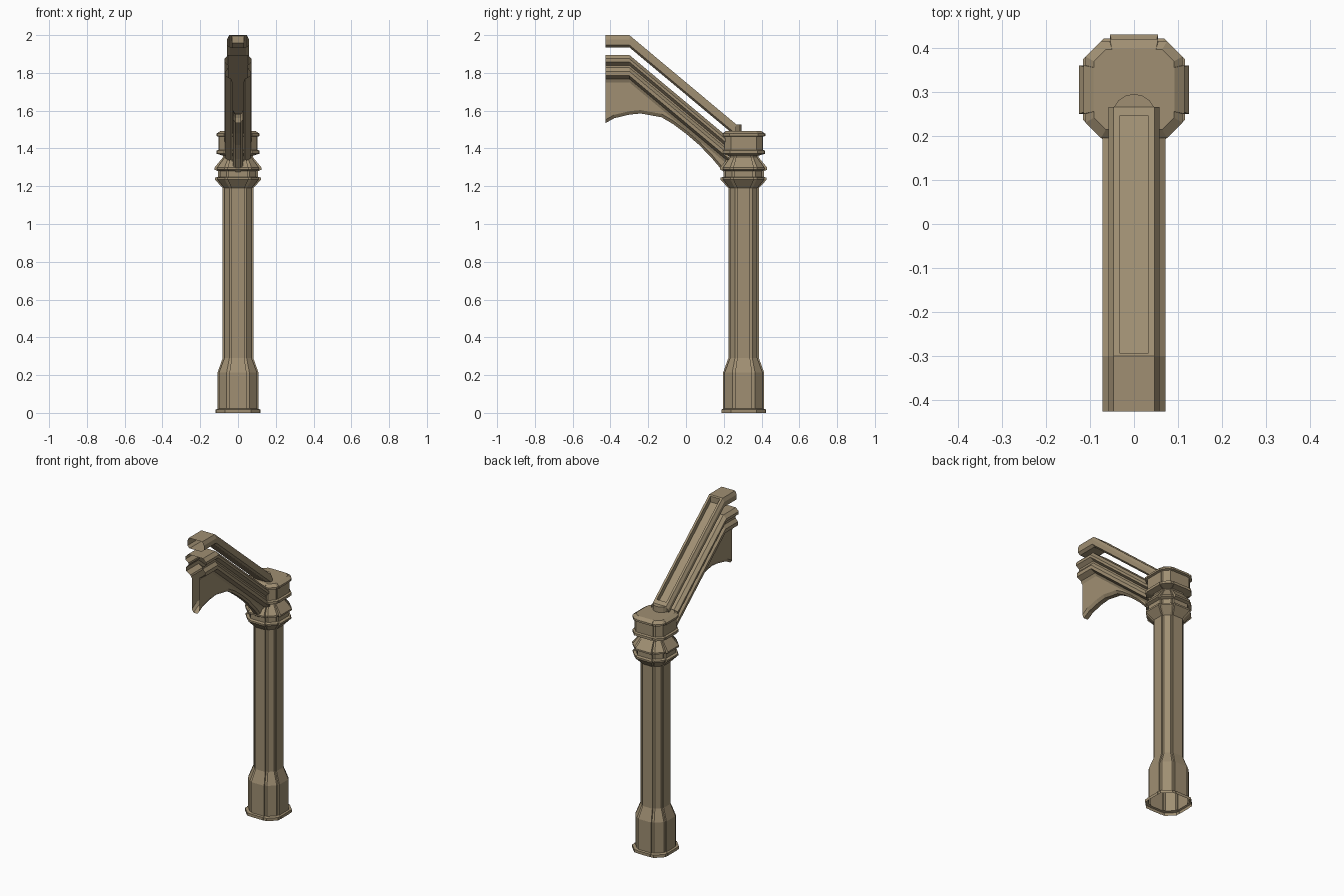
import bpy, bmesh, math

if "Cube" in bpy.data.objects:
    bpy.data.objects.remove(bpy.data.objects["Cube"])

stone = bpy.data.materials.new("tan stone")
stone.diffuse_color = (0.35, 0.275, 0.17, 1)
stone.use_nodes = True
stone.node_tree.nodes["Principled BSDF"].inputs["Base Color"].default_value = stone.diffuse_color
CY = 0.305          # column axis in y
SLOPE = 0.835       # fall of the buttress arm


def loft(name, rings, closed=True, cap_end=False):
    """Skin a list of equal-length point rings."""
    bm = bmesh.new()
    rows = [[bm.verts.new(p) for p in r] for r in rings]
    n = len(rows[0])
    for a, b in zip(rows, rows[1:]):
        for i in range(n if closed else n - 1):
            j = (i + 1) % n
            bm.faces.new((a[i], a[j], b[j], b[i]))
    if cap_end:
        bm.faces.new(rows[-1])
    bmesh.ops.remove_doubles(bm, verts=bm.verts, dist=1e-5)
    bmesh.ops.dissolve_degenerate(bm, dist=1e-5, edges=bm.edges)
    bmesh.ops.recalc_face_normals(bm, faces=bm.faces)
    me = bpy.data.meshes.new(name)
    bm.to_mesh(me)
    bm.free()
    me.materials.append(stone)
    ob = bpy.data.objects.new(name, me)
    bpy.context.collection.objects.link(ob)
    return ob


def pier_ring(d, z, q, p, s):
    """Chamfered square (half width d, corner at q) with a raised panel
    (half width p, height s) on each of its four sides."""
    e = d - s
    side = [(e, -q), (e, -p), (d, -p), (d, p), (e, p), (e, q)]
    ring = []
    for k in range(4):
        c, t = round(math.cos(k * math.pi / 2)), round(math.sin(k * math.pi / 2))
        ring += [(x * c - y * t, CY + x * t + y * c, z) for x, y in side]
    return ring


def drop(y):
    return -SLOPE * max(0, y + 0.3)


def mirrored(half):
    return [(-x, z) for x, z in reversed(half)] + half


# Column base and shaft, open underneath
loft("column_shaft", [pier_ring(*r) for r in [
    (0.118, 0.0, 0.068, 0.045, 0.002), (0.118, 0.018, 0.068, 0.045, 0.002),
    (0.108, 0.022, 0.060, 0.045, 0.008), (0.108, 0.215, 0.060, 0.045, 0.008),
    (0.081, 0.29, 0.046, 0.034, 0.009), (0.081, 1.2, 0.046, 0.034, 0.009)]])

# Capital: two flared ledges with raised panels
loft("capital", [pier_ring(*r) for r in [
    (0.081, 1.19, 0.046, 0.034, 0.009), (0.122, 1.235, 0.070, 0.055, 0.014),
    (0.122, 1.245, 0.070, 0.055, 0.014), (0.107, 1.25, 0.062, 0.05, 0.012),
    (0.107, 1.28, 0.062, 0.05, 0.012), (0.125, 1.288, 0.072, 0.055, 0.015),
    (0.125, 1.298, 0.072, 0.055, 0.015), (0.078, 1.355, 0.05, 0.04, 0.008),
    (0.08, 1.37, 0.05, 0.04, 0.008)]])

# Top block with trims above and below
loft("top_block", [pier_ring(*r) for r in [
    (0.08, 1.362, 0.05, 0.04, 0.008), (0.113, 1.372, 0.073, 0.055, 0.003),
    (0.113, 1.388, 0.073, 0.055, 0.003), (0.102, 1.393, 0.068, 0.055, 0.002),
    (0.102, 1.462, 0.068, 0.055, 0.002), (0.115, 1.466, 0.075, 0.055, 0.005),
    (0.115, 1.478, 0.075, 0.055, 0.005), (0.092, 1.493, 0.064, 0.05, 0.001)]],
    cap_end=True)

# Moulded cornice of the arm: two ledges, open at the front end
cornice = mirrored([(0.028, 1.75), (0.036, 1.768), (0.066, 1.785), (0.066, 1.808),
                    (0.05, 1.828), (0.05, 1.84), (0.072, 1.858),
                    (0.072, 1.875), (0.052, 1.895)][::-1])
# reorder so the strip runs bottom left, over the top, to bottom right
half = len(cornice) // 2
cornice = [(-abs(x), z) for x, z in cornice[:half]] + cornice[half:]
cornice = sorted(cornice[:half], key=lambda p: p[1]) + cornice[half:]
loft("arm_cornice", [[(x, y, z + drop(y)) for x, z in cornice]
                     for y in (-0.425, -0.3, 0.225)], closed=False)

# Thin arched web below the cornice
curve = [(-0.425, 1.535), (-0.38, 1.56), (-0.3, 1.579), (-0.24, 1.585), (-0.13, 1.565),
         (-0.07, 1.53), (0, 1.478), (0.07, 1.418), (0.14, 1.345), (0.21, 1.262)]
rings = []
for y, c in curve:
    web = [(0.026, 1.765 + drop(y)), (0.026, c + 0.018), (0.014, c)]
    rings.append([(x, y, z) for x, z in
                  [(-x, z) for x, z in web] + list(reversed(web))])
loft("arch_web", rings, closed=False)

# Sloping rail with a sunken trough in its top, open at the front end
rings = []
for y, floor in [(-0.425, 2), (-0.3, 2), (-0.293, 2), (-0.293, 1.963),
                 (0.245, 1.963), (0.245, 2), (0.265, 2)]:
    sec = [(0.042, 1.935), (0.058, 1.948), (0.058, 1.978), (0.047, 2.0),
           (0.033, 2.0), (0.033, floor)]
    sec = sec + [(-x, z) for x, z in reversed(sec)]
    rings.append([(x, y, z + drop(y)) for x, z in sec])
loft("arm_rail", rings)

# Rounded foot where the rail meets the block
foot = [(0.05 * math.cos(a), 0.245 + 0.05 * math.sin(a))
        for a in (i * math.pi / 8 for i in range(9))]
loft("rail_foot", [[(x, y, z) for x, y in foot] for z in (1.48, 1.528)], cap_end=True)
